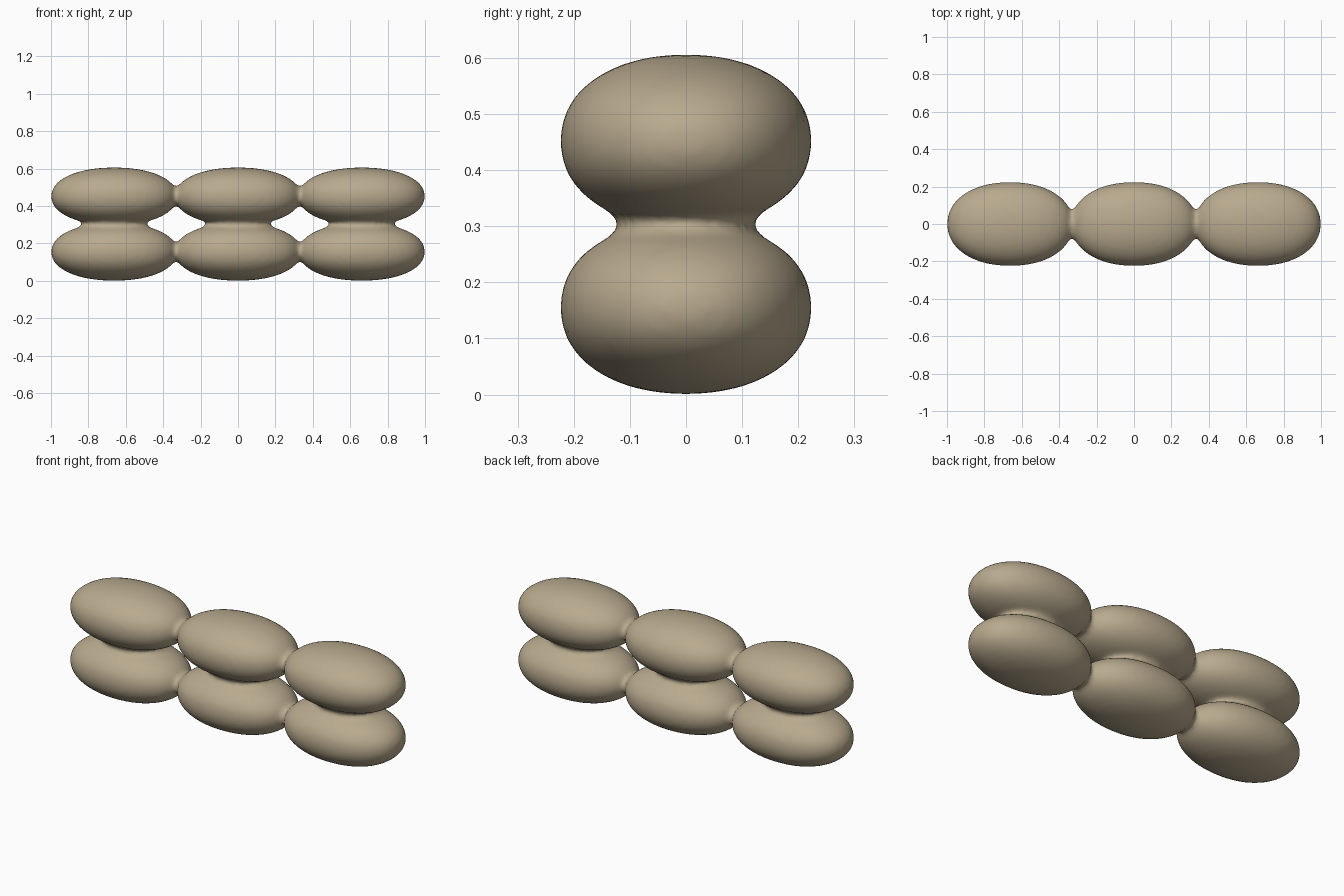
import bpy, bmesh, math
from mathutils import Vector

if "Cube" in bpy.data.objects:
    bpy.data.objects.remove(bpy.data.objects["Cube"])

HALF = Vector((0.337, 0.224, 0.154))     # lobe half sizes
COLUMNS = (-0.662, 0.0, 0.662)
ROWS = (0.155, 0.452)
bm = bmesh.new()


def lobe(cx, cz):
    """Slightly full ellipsoid."""
    verts = bmesh.ops.create_icosphere(bm, subdivisions=4, radius=1)['verts']
    p = 2.15
    for v in verts:
        k = sum(abs(c) ** p for c in v.co) ** (-1 / p)
        v.co = Vector((cx + v.co.x * k * HALF.x, v.co.y * k * HALF.y, cz + v.co.z * k * HALF.z))


def neck(centre, axis, ru, rv, stations):
    """Waisted elliptical link; stations are (offset, scale) pairs."""
    n, rings = 32, []
    for off, s in stations:
        ring = []
        for i in range(n):
            a = 2 * math.pi * i / n
            u, v = ru * s * math.cos(a), rv * s * math.sin(a)
            d = Vector((off, u, v)) if axis == 'X' else Vector((u, v, off))
            ring.append(bm.verts.new(centre + d))
        rings.append(ring)
    for a, b in zip(rings, rings[1:]):
        for i in range(n):
            j = (i + 1) % n
            bm.faces.new((a[i], a[j], b[j], b[i]))
    bm.faces.new(rings[0][::-1])
    bm.faces.new(rings[-1])


# Two rows of three lobes
for x in COLUMNS:
    for z in ROWS:
        lobe(x, z)
    # Link between lower and upper lobes
    neck(Vector((x, 0, 0.302)), 'Z', 0.165, 0.118,
         [(-0.08, 1.3), (-0.04, 1.32), (-0.018, 1.08), (0, 1), (0.018, 1.08), (0.04, 1.32), (0.08, 1.3)])

# Links between neighbouring lobes in each row
for x in (-0.332, 0.332):
    for z in ROWS:
        neck(Vector((x, 0, z)), 'X', 0.078, 0.052,
             [(-0.09, 1.2), (-0.04, 1.25), (-0.018, 1.04), (0, 1), (0.018, 1.04), (0.04, 1.25), (0.09, 1.2)])

mesh = bpy.data.meshes.new("joined_lobes")
bm.to_mesh(mesh)
bm.free()
body = bpy.data.objects.new("joined_lobes", mesh)
bpy.context.collection.objects.link(body)

# Fuse into one skin and soften the joins
fuse = body.modifiers.new("fuse", 'REMESH')
fuse.mode = 'VOXEL'
fuse.voxel_size = 0.014
fuse.use_smooth_shade = True
soften = body.modifiers.new("soften", 'SMOOTH')
soften.factor = 0.5
soften.iterations = 4

# Warm sand colour
mat = bpy.data.materials.new("sand")
mat.diffuse_color = (0.48, 0.40, 0.27, 1)
mat.use_nodes = True
mat.node_tree.nodes["Principled BSDF"].inputs["Base Color"].default_value = mat.diffuse_color
mesh.materials.append(mat)
for p in mesh.polygons:
    p.use_smooth = True
